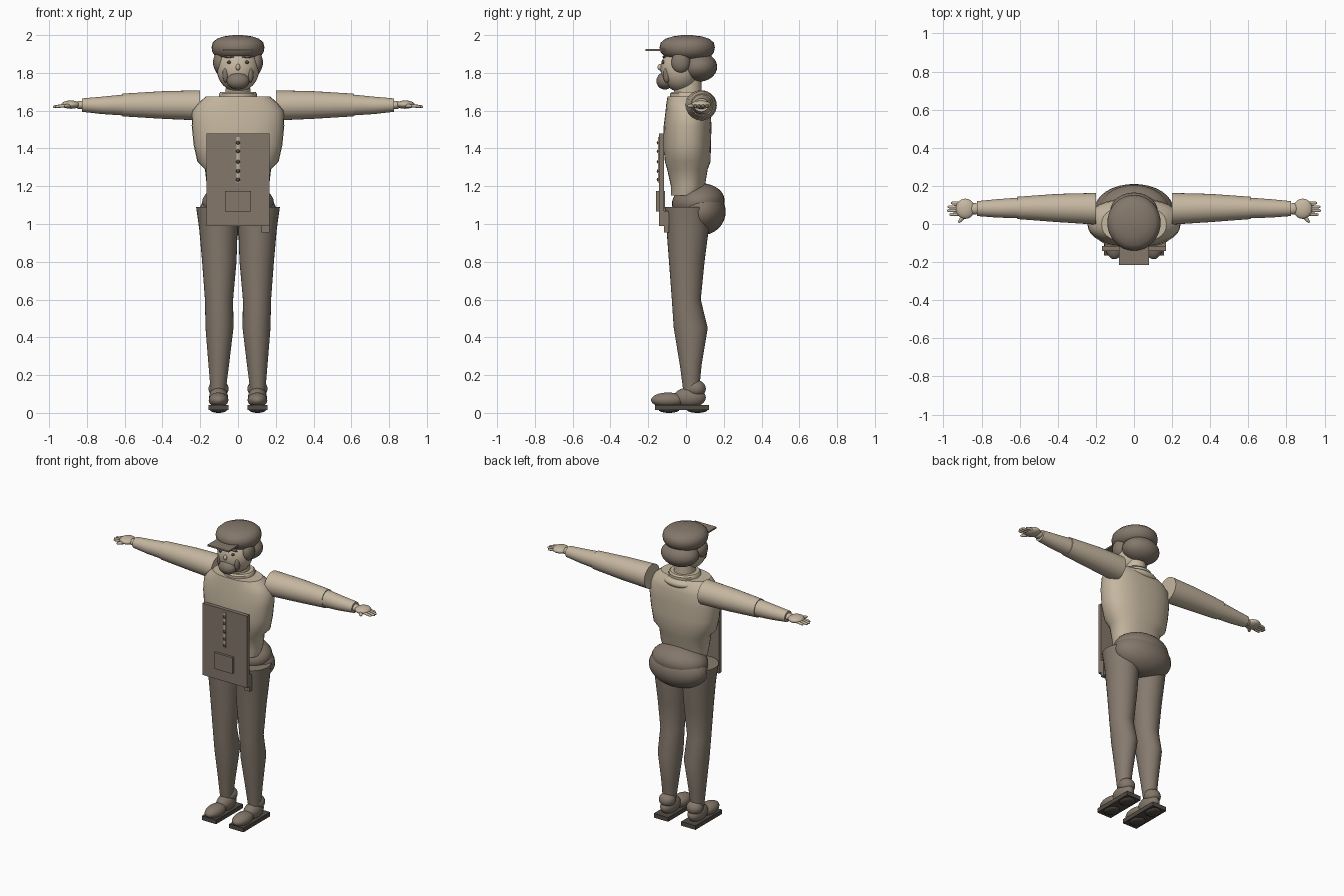
import bpy, bmesh, math
from mathutils import Matrix, Vector

if "Cube" in bpy.data.objects:
    bpy.data.objects.remove(bpy.data.objects["Cube"])


def colour(name, rgb):
    m = bpy.data.materials.new(name)
    m.diffuse_color = (*rgb, 1)
    m.use_nodes = True
    m.node_tree.nodes["Principled BSDF"].inputs["Base Color"].default_value = m.diffuse_color
    return m


TAN = colour("tan", (0.56, 0.47, 0.35))
BROWN = colour("brown", (0.23, 0.185, 0.145))
TROUSER = colour("trouser_brown", (0.24, 0.195, 0.155))
DARK = colour("dark_brown", (0.085, 0.07, 0.058))


def finish(name, bm, mat):
    bmesh.ops.recalc_face_normals(bm, faces=bm.faces)
    me = bpy.data.meshes.new(name)
    bm.to_mesh(me)
    bm.free()
    me.materials.append(mat)
    ob = bpy.data.objects.new(name, me)
    bpy.context.collection.objects.link(ob)
    return ob


def ball(name, centre, radii, mat, seg=32, tilt=0, turn=0):
    bm = bmesh.new()
    bmesh.ops.create_uvsphere(bm, u_segments=seg, v_segments=seg // 2, radius=1)
    m = (Matrix.Translation(centre) @ Matrix.Rotation(turn, 4, 'Z')
         @ Matrix.Rotation(tilt, 4, 'X') @ Matrix.Diagonal((*radii, 1)))
    bmesh.ops.transform(bm, matrix=m, verts=bm.verts)
    return finish(name, bm, mat)


def box(name, lo, hi, mat, bevel=0):
    lo, hi = Vector(lo), Vector(hi)
    bm = bmesh.new()
    bmesh.ops.create_cube(bm, size=1)
    m = Matrix.Translation((lo + hi) / 2) @ Matrix.Diagonal((*(hi - lo), 1))
    bmesh.ops.transform(bm, matrix=m, verts=bm.verts)
    ob = finish(name, bm, mat)
    if bevel:
        b = ob.modifiers.new("bevel", 'BEVEL')
        b.width, b.segments = bevel, 2
    return ob


def loft(name, rings, mat, axis='Z', side=1, seg=32, power=1.0):
    """Rings are (distance along axis, low a, high a, low b, high b)."""
    bm = bmesh.new()
    loops = []
    for t, a0, a1, b0, b1 in rings:
        loop = []
        for i in range(seg):
            c, s = math.cos(math.tau * i / seg), math.sin(math.tau * i / seg)
            c = math.copysign(abs(c) ** power, c)
            s = math.copysign(abs(s) ** power, s)
            a = (a0 + a1) / 2 + (a1 - a0) / 2 * c
            b = (b0 + b1) / 2 + (b1 - b0) / 2 * s
            co = (side * a, b, t) if axis == 'Z' else (side * t, a, b)
            loop.append(bm.verts.new(co))
        loops.append(loop)
    for p, q in zip(loops, loops[1:]):
        for i in range(seg):
            j = (i + 1) % seg
            bm.faces.new((p[i], p[j], q[j], q[i]))
    bm.faces.new(loops[0])
    bm.faces.new(loops[-1])
    return finish(name, bm, mat)


# Torso, neck and collar
loft("torso", [(1.15, -.15, .15, -.08, .08), (1.2, -.165, .165, -.08, .1),
               (1.29, -.175, .175, -.1, .115), (1.33, -.215, .215, -.112, .13),
               (1.42, -.235, .235, -.12, .132), (1.52, -.245, .245, -.118, .135),
               (1.6, -.242, .242, -.108, .13), (1.64, -.21, .21, -.104, .12),
               (1.675, -.17, .17, -.098, .095)], TAN, power=0.85)
loft("neck", [(1.66, -.068, .068, -.065, .085), (1.77, -.062, .062, -.06, .08)], TAN)
loft("collar", [(1.66, -.1, .1, -.085, .11), (1.69, -.1, .1, -.085, .11),
                (1.7, -.092, .092, -.075, .1)], TAN)
ball("collar_back", (0, .07, 1.645), (.11, .065, .035), TAN)

# Hips and seat
ball("hips", (0, .065, 1.115), (.19, .14, .1), BROWN, tilt=.12)
ball("seat", (0, .08, 1.065), (.205, .13, .125), BROWN)

# Head, hair and cap
ball("head", (0, -.03, 1.82), (.112, .105, .12), TAN)
ball("hair_back", (0, .065, 1.832), (.125, .1, .079), BROWN)
loft("cap", [(1.872, -.085, .085, -.08, .1), (1.885, -.118, .118, -.112, .13),
             (1.91, -.136, .136, -.135, .148), (1.935, -.14, .14, -.14, .153),
             (1.96, -.134, .134, -.134, .147), (1.98, -.113, .113, -.11, .125),
             (1.993, -.075, .075, -.07, .085), (2.0, -.025, .025, -.02, .03)], BROWN)
box("visor", (-.08, -.215, 1.916), (.08, -.08, 1.926), BROWN)
ball("beard", (0, -.112, 1.757), (.06, .045, .045), BROWN)
ball("nose", (0, -.137, 1.83), (.012, .014, .017), TAN, 16)
for s, side in ((1, "left"), (-1, "right")):
    ball(f"side_hair_{side}", (s * .097, -.028, 1.855), (.035, .05, .057), BROWN)
    ball(f"eye_{side}", (s * .048, -.122, 1.857), (.01, .008, .009), DARK, 16)
    ball(f"brow_{side}", (s * .05, -.117, 1.885), (.03, .008, .006), BROWN, 16)
    ball(f"whisker_{side}", (s * .066, -.102, 1.79), (.016, .02, .042), BROWN, 16)

# Arms and hands
for s, side in ((1, "left"), (-1, "right")):
    loft(f"upper_arm_{side}", [(.2, -.003, .163, 1.548, 1.708),
                               (.4, .01, .158, 1.557, 1.703),
                               (.612, .026, .143, 1.57, 1.69)], TAN, 'X', s)
    loft(f"forearm_{side}", [(.61, .03, .138, 1.575, 1.685),
                             (.72, .034, .13, 1.582, 1.674),
                             (.825, .042, .12, 1.594, 1.665)], TAN, 'X', s)
    ball(f"wrist_{side}", (s * .835, .08, 1.63), (.03, .03, .022), TAN, 20)
    ball(f"palm_{side}", (s * .885, .08, 1.632), (.05, .053, .022), TAN, 24)
    for i, reach in enumerate((.968, .98, .978, .96)):
        y = .05 + i * .02
        loft(f"finger_{i + 1}_{side}",
             [(.905, y - .009, y + .009, 1.619, 1.637),
              (reach - .008, y - .008, y + .008, 1.614, 1.629),
              (reach, y - .004, y + .004, 1.617, 1.625)], TAN, 'X', s, 12)
    ball(f"thumb_{side}", (s * .9, .033, 1.625), (.034, .011, .011), TAN, 16,
         turn=-s * .9)

# Legs and shoes
for s, side in ((1, "left"), (-1, "right")):
    loft(f"trouser_leg_{side}", [(.12, .065, .145, -.015, .07),
                                 (.25, .048, .156, -.032, .082),
                                 (.45, .024, .172, -.065, .115),
                                 (.6, .026, .175, -.075, .078),
                                 (.8, .008, .19, -.09, .098),
                                 (.97, .002, .205, -.103, .12),
                                 (1.05, .001, .216, -.11, .122),
                                 (1.09, .002, .222, -.113, .12)], TROUSER, 'Z', s)
    ball(f"ankle_{side}", (s * .103, .052, .128), (.053, .053, .047), BROWN)
    ball(f"toe_{side}", (s * .103, -.095, .068), (.052, .09, .04), BROWN)
    ball(f"instep_{side}", (s * .103, .02, .082), (.05, .085, .054), BROWN)
    box(f"sole_{side}", (s * .103 - .054, -.165, .015),
        (s * .103 + .054, .122, .043), DARK)
    for y, part in ((-.09, "front"), (.06, "rear")):
        ball(f"tread_{part}_{side}", (s * .103, y, .016), (.045, .055, .016), DARK, 24)

# Apron panel with pocket, fastening strip and pouch
box("apron", (-.167, -.142, .99), (.167, -.116, 1.478), BROWN)
box("pocket", (-.068, -.158, 1.065), (.068, -.11, 1.175), BROWN)
box("fastening_strip", (-.008, -.147, 1.22), (.008, -.14, 1.46), TAN)
for i, z in enumerate((1.235, 1.28, 1.33, 1.385, 1.43)):
    ball(f"button_{i + 1}", (0, -.147, z), (.01, .008, .01), DARK, 16)
box("belt_pouch", (.125, -.116, .955), (.168, -.09, 1.07), BROWN)

# Smooth surfaces, sharp edges kept
for ob in bpy.context.collection.objects:
    ob.select_set(True)
    bpy.context.view_layer.objects.active = ob
bpy.ops.object.shade_smooth_by_angle(angle=math.radians(40))
